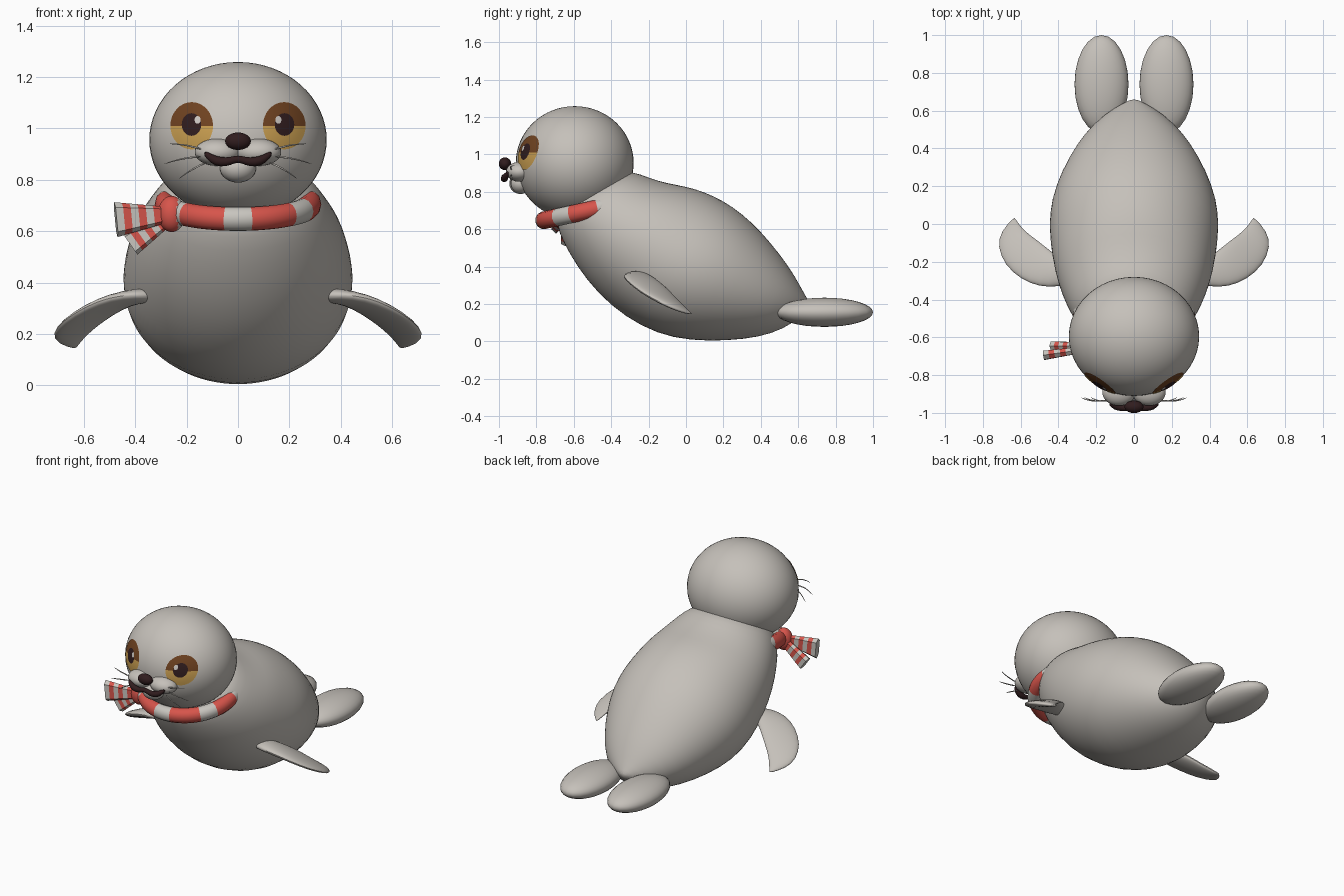
import bpy, bmesh, math
from mathutils import Vector as V

if "Cube" in bpy.data.objects:
    bpy.data.objects.remove(bpy.data.objects["Cube"])


def material(name, rgb):
    m = bpy.data.materials.new(name)
    m.use_nodes = True
    m.diffuse_color = (*rgb, 1)
    bsdf = next(n for n in m.node_tree.nodes if n.type == 'BSDF_PRINCIPLED')
    bsdf.inputs["Base Color"].default_value = (*rgb, 1)
    bsdf.inputs["Roughness"].default_value = 0.8
    return m


FUR = material("grey fur", (0.56, 0.53, 0.49))
RED = material("scarf red", (0.68, 0.09, 0.07))
PALE = material("scarf pale", (0.58, 0.56, 0.52))
BROWN = material("eye brown", (0.16, 0.055, 0.015))
GOLD = material("eye gold", (0.58, 0.34, 0.08))
DARK = material("dark brown", (0.03, 0.012, 0.013))
SHINE = material("eye shine", (0.62, 0.58, 0.55))


def finish(name, bm, mats, subsurf=0, angle=60):
    bmesh.ops.recalc_face_normals(bm, faces=bm.faces)
    me = bpy.data.meshes.new(name)
    bm.to_mesh(me)
    bm.free()
    for m in mats:
        me.materials.append(m)
    ob = bpy.data.objects.new(name, me)
    bpy.context.collection.objects.link(ob)
    if subsurf:
        mod = ob.modifiers.new("smooth", 'SUBSURF')
        mod.levels = mod.render_levels = subsurf
    bpy.ops.object.select_all(action='DESELECT')
    ob.select_set(True)
    bpy.context.view_layer.objects.active = ob
    bpy.ops.object.shade_smooth_by_angle(angle=math.radians(angle))
    return ob


def ring(c, a, b, n=16):
    steps = [2 * math.pi * i / n for i in range(n)]
    return [c + a * math.cos(t) + b * math.sin(t) for t in steps]


def loft(name, rings, mats, rule=None, closed=False, subsurf=1, angle=60):
    """Skin a row of rings; rule(i) gives the material of band i."""
    bm = bmesh.new()
    rows = [[bm.verts.new(p) for p in r] for r in rings]
    n = len(rows[0])
    for i in range(len(rows) if closed else len(rows) - 1):
        a, b = rows[i], rows[(i + 1) % len(rows)]
        for j in range(n):
            k = (j + 1) % n
            f = bm.faces.new((a[j], a[k], b[k], b[j]))
            f.material_index = rule(i) if rule else 0
    if not closed:
        bm.faces.new(rows[0])
        bm.faces.new(rows[-1]).material_index = rule(len(rows) - 2) if rule else 0
    return finish(name, bm, mats, subsurf, angle)


def ball(name, c, r, mat, u=32, v=20):
    bm = bmesh.new()
    bmesh.ops.create_uvsphere(bm, u_segments=u, v_segments=v, radius=1)
    bmesh.ops.scale(bm, vec=V(r), verts=bm.verts)
    bmesh.ops.translate(bm, vec=V(c), verts=bm.verts)
    return finish(name, bm, [mat])


def tube(name, path, radii, mat, n=8):
    pts = [V(p) for p in path]
    rings = []
    for i, p in enumerate(pts):
        t = pts[min(i + 1, len(pts) - 1)] - pts[max(i - 1, 0)]
        q = t.to_track_quat('Z', 'Y')
        rings.append(ring(p, q @ V((radii[i], 0, 0)), q @ V((0, radii[i], 0)), n))
    return loft(name, rings, [mat])


# Body: each section is top (y, z), bottom (y, z), half width
sections = [
    (-.38, .90, -.64, .75, .18), (-.28, .91, -.70, .67, .27),
    (-.2, .875, -.68, .58, .325), (-.1, .845, -.625, .47, .37),
    (0, .83, -.535, .33, .41), (.1, .80, -.405, .19, .435),
    (.2, .753, -.24, .078, .452), (.3, .685, -.07, .015, .44),
    (.4, .59, .12, 0, .388), (.5, .47, .31, .01, .31),
    (.58, .355, .46, .04, .22), (.635, .25, .58, .1, .11),
    (.665, .2, .655, .18, .012)]
rings = []
for ty, tz, by, bz, w in sections:
    top, low = V((0, ty, tz)), V((0, by, bz))
    rings.append(ring((top + low) / 2, V((w, 0, 0)), (top - low) / 2, 40))
loft("body", rings, [FUR])

# Head
HC, HR = V((0, -.595, .955)), V((.345, .315, .303))
ball("head", HC, HR, FUR, 48, 32)


def decal(name, cx, cz, rx, rz, lift, mats, rule=None):
    """Thin disc that follows the curve of the head."""
    bm = bmesh.new()

    def point(x, z):
        d = 1 - ((x - HC.x) / HR.x) ** 2 - ((z - HC.z) / HR.z) ** 2
        return bm.verts.new((x, HC.y - HR.y * math.sqrt(max(d, 0)) - lift, z))
    n, levels = 32, 5
    mid = point(cx, cz)
    rows = []
    for k in range(1, levels + 1):
        s = k / levels
        rows.append([point(cx + rx * s * math.cos(2 * math.pi * j / n),
                           cz + rz * s * math.sin(2 * math.pi * j / n)) for j in range(n)])
    for j in range(n):
        m = (j + 1) % n
        faces = [bm.faces.new((mid, rows[0][j], rows[0][m]))]
        for a, b in zip(rows, rows[1:]):
            faces.append(bm.faces.new((a[j], b[j], b[m], a[m])))
        for f in faces:
            f.material_index = rule(f.calc_center_median()) if rule else 0
    ob = finish(name, bm, mats)
    if ob.data.polygons[0].normal.y > 0:
        ob.data.flip_normals()
    return ob


def flipper(s, name):
    lead = [(.32, -.31, .35), (.40, -.335, .355), (.5, -.335, .345), (.6, -.295, .305),
            (.685, -.22, .25), (.725, -.12, .2), (.705, -.04, .165), (.635, .035, .145)]
    trail = [(.32, -.2, .35), (.38, -.19, .345), (.455, -.13, .305), (.51, -.085, .265),
             (.56, -.05, .225), (.595, -.015, .19), (.615, .01, .165), (.63, .03, .147)]
    half = [.03, .03, .03, .028, .024, .02, .014, .004]
    rings = []
    for i, (a, b) in enumerate(zip(lead, trail)):
        a, b = V(a), V(b)
        j = min(i, len(lead) - 2)
        span = V(lead[j + 1]) + V(trail[j + 1]) - V(lead[j]) - V(trail[j])
        up = span.cross(b - a).normalized() * half[i]
        r = ring((a + b) / 2, (a - b) / 2, up, 16)
        rings.append([V((s * p.x, p.y, p.z)) for p in r])
    loft(name, rings, [FUR])


for s, side in ((1, "left"), (-1, "right")):
    flipper(s, side + "_front_flipper")
    ball(side + "_hind_flipper", (s * .172, .74, .156), (.143, .26, .078), FUR, 24, 16)

    # Eyes
    decal(side + "_eye", s * .18, 1.01, .083, .092, .004, [BROWN, GOLD],
          lambda c: 0 if c.z > 1.01 else 1)
    decal(side + "_pupil", s * .181, 1.015, .038, .044, .007, [DARK])
    decal(side + "_eye_shine", s * .157, 1.033, .012, .015, .009, [SHINE])

    # Muzzle and whiskers
    ball(side + "_cheek", (s * .08, -.89, .907), (.088, .072, .053), FUR)
    for i, (x0, z0, x1, z1) in enumerate([(.13, .915, .272, .94), (.14, .89, .292, .86),
                                          (.12, .868, .235, .80)]):
        zm = (z0 + z1) / 2 + .01
        tube(f"{side}_whisker_{i + 1}",
             [(s * x0, -.93, z0), (s * (x0 + x1) / 2, -.945, zm), (s * x1, -.915, z1)],
             [.005, .004, .0015], FUR, 6)

ball("chin", (0, -.885, .845), (.07, .06, .056), FUR)
ball("nose", (0, -.968, .95), (.05, .033, .034), DARK)

# Mouth: a curled line mirrored about the middle
half_mouth = [(.03, -.975, .872), (.065, -.972, .868), (.1, -.968, .878), (.132, -.948, .908)]
path = [(-x, y, z) for x, y, z in reversed(half_mouth)] + [(0, -.972, .884)] + half_mouth
thick = [.016, .021, .019, .008]
tube("mouth", path, thick[::-1] + [.014] + thick, DARK, 10)

# Scarf: tilted striped loop
N = 72
rings = []
for i in range(N):
    a = 2 * math.pi * i / N
    y = -.5 - .262 * math.cos(a)
    c = V((.28 * math.sin(a), y, .705 + .22 * (y + .5)))
    out = V((math.sin(a), -math.cos(a), -.22 * math.cos(a))).normalized()
    rings.append(ring(c, out * .044, V((0, -.21, .98)) * .047, 12))


def stripe(i):
    a = abs((i + .5) * 360 / N)
    a = min(a, 360 - a)
    return 1 if 10 < a < 45 or 65 < a < 95 or 115 < a < 145 else 0


loft("scarf", rings, [PALE, RED], stripe, closed=True, subsurf=0)

# Scarf knot, banded by side
knot = ball("scarf_knot", (-.258, -.655, .667), (.054, .052, .07), RED)
knot.data.materials.append(PALE)
for f in knot.data.polygons:
    f.material_index = 1 if f.center.x > -.235 else 0


def scarf_tail(name, start, end, w0, w1):
    start, end = V(start), V(end)
    d = (end - start).normalized()
    wide = d.cross(V((0, 1, 0))).normalized()
    thin = wide.cross(d).normalized()
    rings = []
    for i in range(8):
        t = i / 7
        w, h = wide * (w0 + (w1 - w0) * t), thin * (.016 + .008 * t)
        c = start.lerp(end, t)
        rings.append([c + w, c + w * .7 + h, c - w * .7 + h, c - w, c - w * .7 - h, c + w * .7 - h])
    loft(name, rings, [PALE, RED], lambda i: i % 2, subsurf=0, angle=30)


scarf_tail("scarf_tail_upper", (-.27, -.665, .665), (-.475, -.695, .645), .03, .068)
scarf_tail("scarf_tail_lower", (-.27, -.645, .655), (-.42, -.645, .55), .03, .05)
